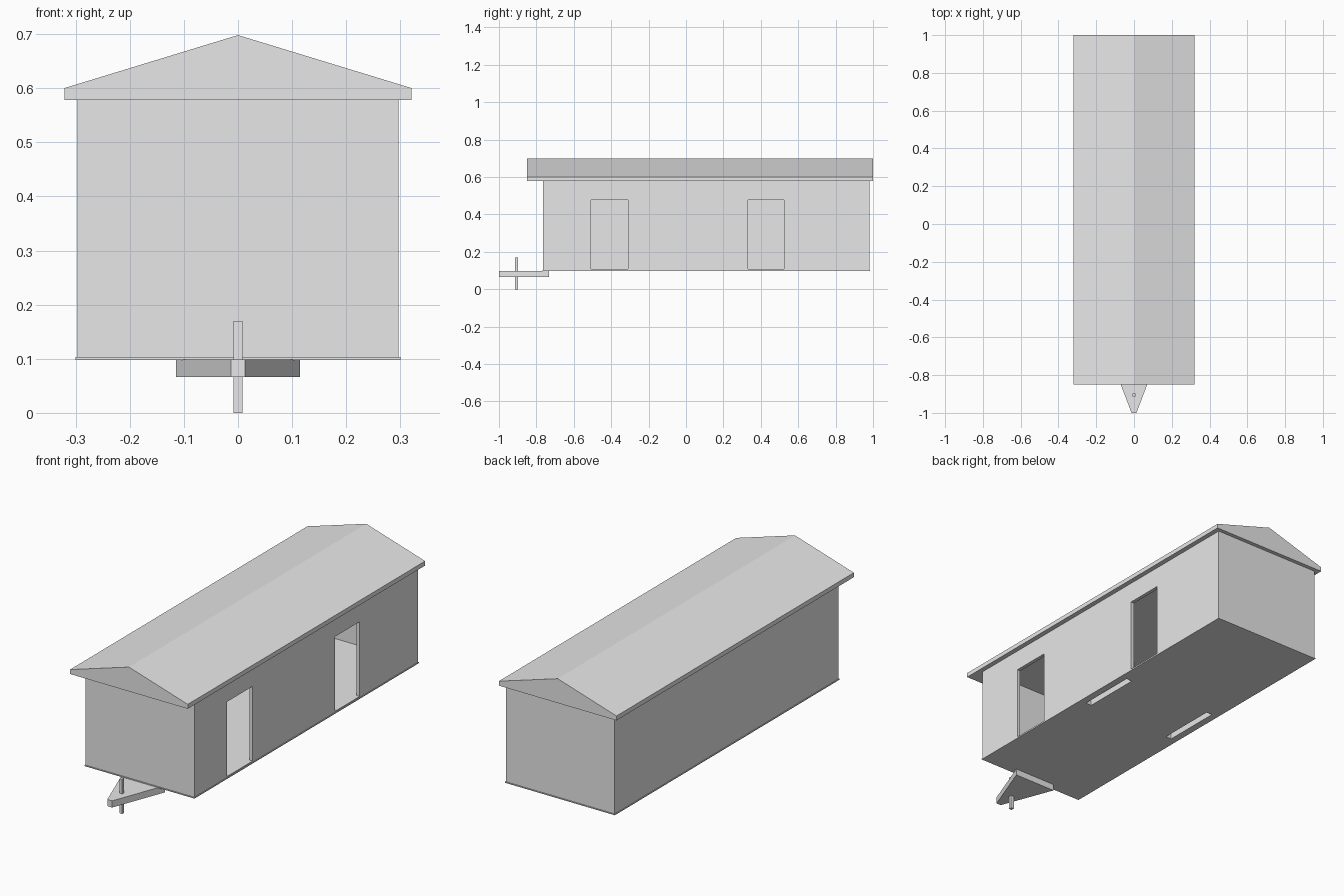
import bpy, bmesh

cube = bpy.data.objects.get("Cube")
if cube:
    bpy.data.objects.remove(cube, do_unlink=True)

grey = bpy.data.materials.new("light_grey")
grey.use_nodes = True
grey.diffuse_color = (0.8, 0.8, 0.8, 1)
grey.node_tree.nodes["Principled BSDF"].inputs["Base Color"].default_value = (0.8, 0.8, 0.8, 1)


def prism(name, outline, offset):
    """Extrude a flat 3D outline along an offset."""
    bm = bmesh.new()
    base = bm.faces.new([bm.verts.new(p) for p in outline])
    extruded = bmesh.ops.extrude_face_region(bm, geom=[base], use_keep_orig=True)
    moved = [g for g in extruded["geom"] if isinstance(g, bmesh.types.BMVert)]
    bmesh.ops.translate(bm, verts=moved, vec=offset)
    bmesh.ops.recalc_face_normals(bm, faces=bm.faces)
    mesh = bpy.data.meshes.new(name)
    bm.to_mesh(mesh)
    bm.free()
    mesh.materials.append(grey)
    obj = bpy.data.objects.new(name, mesh)
    bpy.context.collection.objects.link(obj)
    return obj


def box(name, x, y, z):
    outline = [(x[0], y[0], z[0]), (x[1], y[0], z[0]),
               (x[1], y[1], z[0]), (x[0], y[1], z[0])]
    return prism(name, outline, (0, 0, z[1] - z[0]))


def combine(target, tool, operation="DIFFERENCE"):
    """Apply a boolean and discard the tool object."""
    mod = target.modifiers.new("cut", "BOOLEAN")
    mod.operation = operation
    mod.solver = "EXACT"
    mod.object = tool
    bpy.context.view_layer.objects.active = target
    bpy.ops.object.modifier_apply(modifier=mod.name)
    bpy.data.objects.remove(tool, do_unlink=True)


# Cabin shell with a thin base trim
cabin = box("cabin", (-0.297, 0.297), (-0.765, 0.98), (0.1, 0.579))
combine(cabin, box("base_trim", (-0.3, 0.3), (-0.768, 0.983), (0.098, 0.103)), "UNION")

# Hollow room, leaving wheel-well casings standing on the floor
room = box("room_cutter", (-0.279, 0.279), (-0.747, 0.962), (0.108, 0.65))
for side in (-1, 1):
    xs = sorted((side * 0.222, side * 0.274))
    combine(room, box("well_casing", xs, (-0.05, 0.27), (0.05, 0.2)))
combine(cabin, room)

# Wheel-well slots in the underside
for side in (-1, 1):
    xs = sorted((side * 0.232, side * 0.264))
    combine(cabin, box("slot_cutter", xs, (-0.04, 0.26), (0.05, 0.19)))

# Two doorways on one long side
for ys in ((-0.508, -0.31), (0.332, 0.524)):
    combine(cabin, box("door_cutter", (0.25, 0.35), ys, (0.108, 0.476)))

# Gabled roof with overhanging eaves
gable = [(-0.321, 0.578), (0.321, 0.578), (0.321, 0.6), (0, 0.698), (-0.321, 0.6)]
prism("roof", [(x, -0.85, z) for x, z in gable], (0, 1.85, 0))

# Tapered drawbar and its jack post
drawbar = [(-0.013, -1), (0.013, -1), (0.115, -0.732), (-0.115, -0.732)]
prism("drawbar", [(x, y, 0.066) for x, y in drawbar], (0, 0, 0.033))
box("jack_post", (-0.008, 0.008), (-0.914, -0.898), (0, 0.17))
